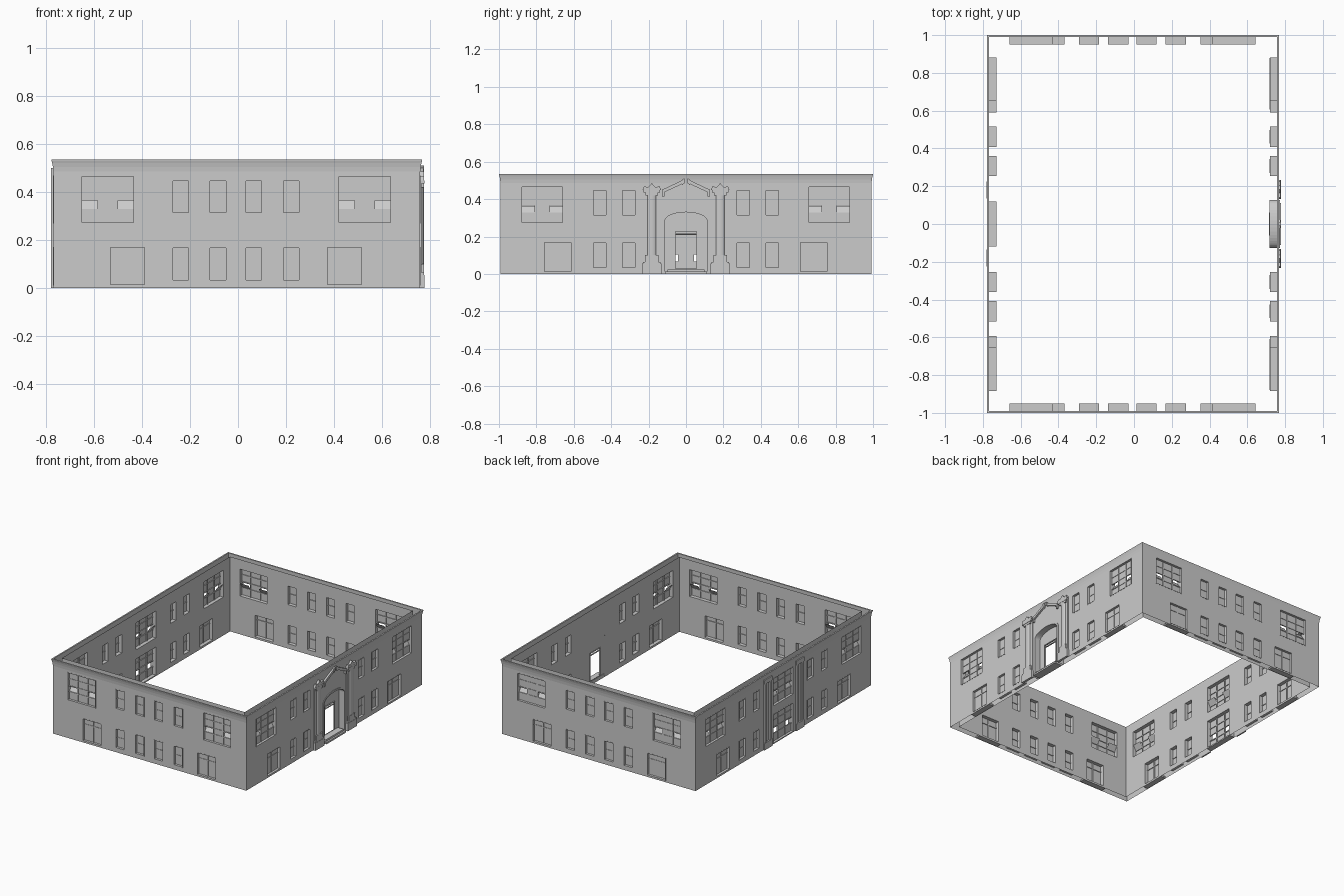
import bpy, bmesh, math
from mathutils import Vector

if "Cube" in bpy.data.objects:
    bpy.data.objects.remove(bpy.data.objects["Cube"])

H = 0.535
XL, XR, Y = -0.77, 0.76, 0.992
T = 0.042  # distance between outer and inner wall skins
# wall frames: (u along the wall, d outward, z up) -> world
FRAMES = {
    "front": lambda u, d, z: Vector((u, -Y - d, z)),
    "back": lambda u, d, z: Vector((u, Y + d, z)),
    "right": lambda u, d, z: Vector((XR + d, u, z)),
    "left": lambda u, d, z: Vector((XL - d, u, z)),
}


def finish(bm, name, recalc=True):
    if recalc:
        bmesh.ops.recalc_face_normals(bm, faces=bm.faces[:])
    me = bpy.data.meshes.new(name)
    bm.to_mesh(me)
    bm.free()
    ob = bpy.data.objects.new(name, me)
    bpy.context.collection.objects.link(ob)
    return ob


def prism(bm, P, pts, d0, d1):
    a = [bm.verts.new(P(u, d0, z)) for u, z in pts]
    b = [bm.verts.new(P(u, d1, z)) for u, z in pts]
    n = len(pts)
    bm.faces.new(a)
    bm.faces.new(b[::-1])
    for i in range(n):
        bm.faces.new((a[i], b[i], b[(i + 1) % n], a[(i + 1) % n]))


def box(bm, P, u0, u1, d0, d1, z0, z1):
    prism(bm, P, [(u0, z0), (u1, z0), (u1, z1), (u0, z1)], d0, d1)


def quad(bm, P, pts, side=1):
    f = bm.faces.new([bm.verts.new(P(*p)) for p in pts])
    f.normal_update()
    if f.normal.dot(P(0, side, 0) - P(0, 0, 0)) < 0:
        f.normal_flip()


def sheet(bm, P, rect, holes, d, side=1):
    """Flat sheet at depth d with rectangular holes."""
    us = sorted({rect[0], rect[1]} | {h[i] for h in holes for i in (0, 1)})
    zs = sorted({rect[2], rect[3]} | {h[i] for h in holes for i in (2, 3)})
    for a, b in zip(us, us[1:]):
        for c, e in zip(zs, zs[1:]):
            m, n = (a + b) / 2, (c + e) / 2
            if not any(h[0] < m < h[1] and h[2] < n < h[3] for h in holes):
                quad(bm, P, [(a, d, c), (b, d, c), (b, d, e), (a, d, e)], side)


def window(bm, panes, P, kind, u0, u1, z0, z1):
    w, h = u1 - u0, z1 - z0
    # reveal lining through the wall
    t = 0.004
    for a, b in ((u0, u0 + t), (u1 - t, u1)):
        box(bm, P, a, b, -T, 0.001, z0, z1)
    for a, b in ((z0, z0 + t), (z1 - t, z1)):
        box(bm, P, u0 + t, u1 - t, -T, 0.001, a, b)
    # sill and head hidden in the wall cavity
    e = 0.003 if kind.startswith("big") else 0.017
    for a, b in ((max(z0 - 0.008, 0), z0 + 0.003), (z1 - 0.003, z1 + 0.008)):
        box(bm, P, u0 - e, u1 + e, -T + 0.001, -0.001, a, b)
    cols, rows, holes = [], [], []
    if kind == "small":
        rows = [0.5]
    elif kind == "wide":
        cols, rows = [0.5], [0.72]
    else:
        cols, rows = [0.325, 0.675], [0.28, 0.49, 0.74]
        for a, b in ((0, 0.325), (0.675, 1)):
            a, b = u0 + a * w, u0 + b * w
            lo, hi = z0 + 0.28 * h, z0 + 0.49 * h
            holes.append((a, b, lo, hi))
            if kind == "big":  # tilted hopper sash
                quad(panes, P, [(a, -0.016, lo), (b, -0.016, lo),
                                (b, -0.04, hi - 0.004), (a, -0.04, hi - 0.004)])
    for c in cols:
        box(bm, P, u0 + c * w - 0.003, u0 + c * w + 0.003, -0.022, -0.012, z0, z1)
    for r in rows:
        box(bm, P, u0, u1, -0.021, -0.013, z0 + r * h - 0.003, z0 + r * h + 0.003)
    sheet(panes, P, (u0, u1, z0, z1), holes, -0.016)


# opening layout per wall: kind, u0, u1, z0, z1
LOW, UP, BIG = (0.03, 0.17), (0.31, 0.45), (0.27, 0.47)


def layout(small, wide, big):
    o = [("small", u, u + 0.073, *z) for u in small for z in (LOW, UP)]
    o += [("wide", a, a + 0.15, 0.01, 0.172) for a in wide]
    return o + [("big", a, a + 0.224, *BIG) for a in big]


ends = layout((-0.275, -0.12, 0.03, 0.185), (-0.535, 0.37), (-0.655, 0.417))
sides = layout((-0.498, -0.343, 0.27, 0.425), (-0.76, 0.607), (-0.88, 0.654))
OPEN = {
    "front": ends, "back": ends, "right": sides,
    "left": sides + [("big", -0.115, 0.115, *BIG), ("big_open", -0.115, 0.115, 0.004, 0.212)],
}
AW, ASP, ATOP = 0.112, 0.285, 0.33


def arch(w, top, n=20):
    return [(w * math.cos(math.pi * i / n), ASP + (top - ASP) * math.sin(math.pi * i / n))
            for i in range(n + 1)]


# outer and inner wall skins with windows between
for name, P in FRAMES.items():
    lo, hi = (XL, XR) if name in ("front", "back") else (-Y, Y)
    frames, panes = bmesh.new(), bmesh.new()
    holes = [o[1:] for o in OPEN[name]]
    if name == "right":
        holes.append((-AW, AW, 0.0, ATOP))
    for label, d, inset, side in (("outer", 0, 0, 1), ("inner", -T, T, -1)):
        wall = bmesh.new()
        if name == "right":
            pts = arch(AW, ATOP)
            for (a, p), (b, q) in zip(pts, pts[1:]):  # wall above the arch
                quad(wall, P, [(a, d, p), (b, d, q), (b, d, ATOP), (a, d, ATOP)], side)
        sheet(wall, P, (lo + inset, hi - inset, 0, H), holes, d, side)
        bmesh.ops.remove_doubles(wall, verts=wall.verts[:], dist=1e-5)
        finish(wall, f"{name}_{label}_wall", False)
    for o in OPEN[name]:
        window(frames, panes, P, *o)
    finish(frames, name + "_window_frames")
    finish(panes, name + "_window_panes", False)

# cornice: gently flared profile swept round the top as a closed ring
bm = bmesh.new()
prof = [(0.0, H - 0.05), (0.002, H - 0.03), (0.005, H - 0.014), (0.008, H - 0.004),
        (0.008, H), (-0.002, H)]
rings = []
for sx, sy in ((-1, -1), (1, -1), (1, 1), (-1, 1)):
    rings.append([bm.verts.new((XR + d if sx > 0 else XL - d, sy * (Y + d), z)) for d, z in prof])
for i in range(4):
    r, s = rings[i], rings[(i + 1) % 4]
    for j in range(len(prof)):
        k = (j + 1) % len(prof)
        bm.faces.new((r[j], s[j], s[k], r[k]))
finish(bm, "cornice")

# entrance niche: arched lining, back panel with doorway, door frame, step
R = FRAMES["right"]
bm = bmesh.new()
inner = [(AW, 0)] + arch(AW, ATOP) + [(-AW, 0)]
outer = [(AW + 0.014, 0)] + arch(AW + 0.014, ATOP + 0.012) + [(-AW - 0.014, 0)]
for a, b, c, e in zip(inner, inner[1:], outer[1:], outer):
    quad(bm, R, [(a[0], -T, a[1]), (b[0], -T, b[1]), (b[0], 0.004, b[1]), (a[0], 0.004, a[1])])
    quad(bm, R, [(a[0], 0.004, a[1]), (b[0], 0.004, b[1]), (c[0], 0.004, c[1]), (e[0], 0.004, e[1])])
    quad(bm, R, [(e[0], 0.004, e[1]), (c[0], 0.004, c[1]), (c[0], -T, c[1]), (e[0], -T, e[1])])
bmesh.ops.remove_doubles(bm, verts=bm.verts[:], dist=1e-5)
finish(bm, "entrance_arch")

bm = bmesh.new()
D = -T + 0.002
sheet(bm, R, (-AW, AW, 0, ASP), [(-0.06, 0.06, 0.03, 0.23)], D)
pts = arch(AW, ATOP)
for (a, p), (b, q) in zip(pts, pts[1:]):
    quad(bm, R, [(a, D, ASP), (b, D, ASP), (b, D, q), (a, D, p)])
finish(bm, "entrance_back_panel", False)

bm = bmesh.new()
for s in (-1, 1):
    a, b = sorted((s * 0.056, s * 0.061))
    box(bm, R, a, b, -0.044, -0.034, 0.03, 0.23)
box(bm, R, -0.056, 0.056, -0.044, -0.034, 0.226, 0.231)
box(bm, R, -0.056, 0.056, -0.044, -0.036, 0.21, 0.215)
finish(bm, "door_frame")

bm = bmesh.new()
box(bm, R, -0.112, 0.112, -T, 0.018, 0, 0.012)
box(bm, R, -0.1, 0.1, -T, 0.006, 0.012, 0.025)
finish(bm, "entrance_step")

# portal columns with plinths, capitals and small curved caps
bm, cols = bmesh.new(), bmesh.new()
for s in (-1, 1):
    c = s * 0.183
    for hw, d, z0, z1 in ((0.051, 0.017, 0, 0.055), (0.047, 0.015, 0.055, 0.065),
                          (0.045, 0.005, 0.065, 0.435), (0.035, 0.015, 0.065, 0.1),
                          (0.034, 0.015, 0.42, 0.435), (0.045, 0.017, 0.435, 0.448)):
        box(bm, R, c - hw, c + hw, 0, d, z0, z1)
    prism(bm, R, [(c - 0.05, 0.448), (c + 0.05, 0.448), (c + 0.042, 0.468), (c + 0.02, 0.464),
                  (c, 0.485), (c - 0.02, 0.464), (c - 0.042, 0.468)], 0, 0.016)
    n = 10
    ring = [[cols.verts.new(R(c + 0.024 * math.cos(math.pi * i / n),
                              0.004 + 0.011 * math.sin(math.pi * i / n), z))
             for i in range(n + 1)] for z in (0.1, 0.42)]
    for i in range(n):
        cols.faces.new((ring[0][i], ring[0][i + 1], ring[1][i + 1], ring[1][i])).smooth = True
finish(bm, "portal_pilasters")
finish(cols, "portal_columns")

# broken gable over the arch
bm = bmesh.new()
for s in (-1, 1):
    prism(bm, R, [(s * 0.128, 0.415), (s * 0.115, 0.415), (s * 0.115, 0.437), (s * 0.018, 0.482),
                  (s * 0.018, 0.502), (s * 0.128, 0.45)], 0, 0.013)
    prism(bm, R, [(s * 0.022, 0.475), (s * 0.007, 0.485), (s * 0.007, 0.512),
                  (s * 0.022, 0.505)], 0, 0.015)
finish(bm, "portal_gable")

# rear pilaster strips
L = FRAMES["left"]
bm = bmesh.new()
for s in (-1, 1):
    for a, b, d, z0, z1 in ((0.14, 0.165, 0.009, 0, 0.5), (0.2, 0.222, 0.009, 0, 0.5),
                            (0.136, 0.226, 0.01, 0, 0.05), (0.136, 0.226, 0.01, 0.47, 0.5)):
        a, b = sorted((s * a, s * b))
        box(bm, L, a, b, 0, d, z0, z1)
finish(bm, "rear_pilasters")
